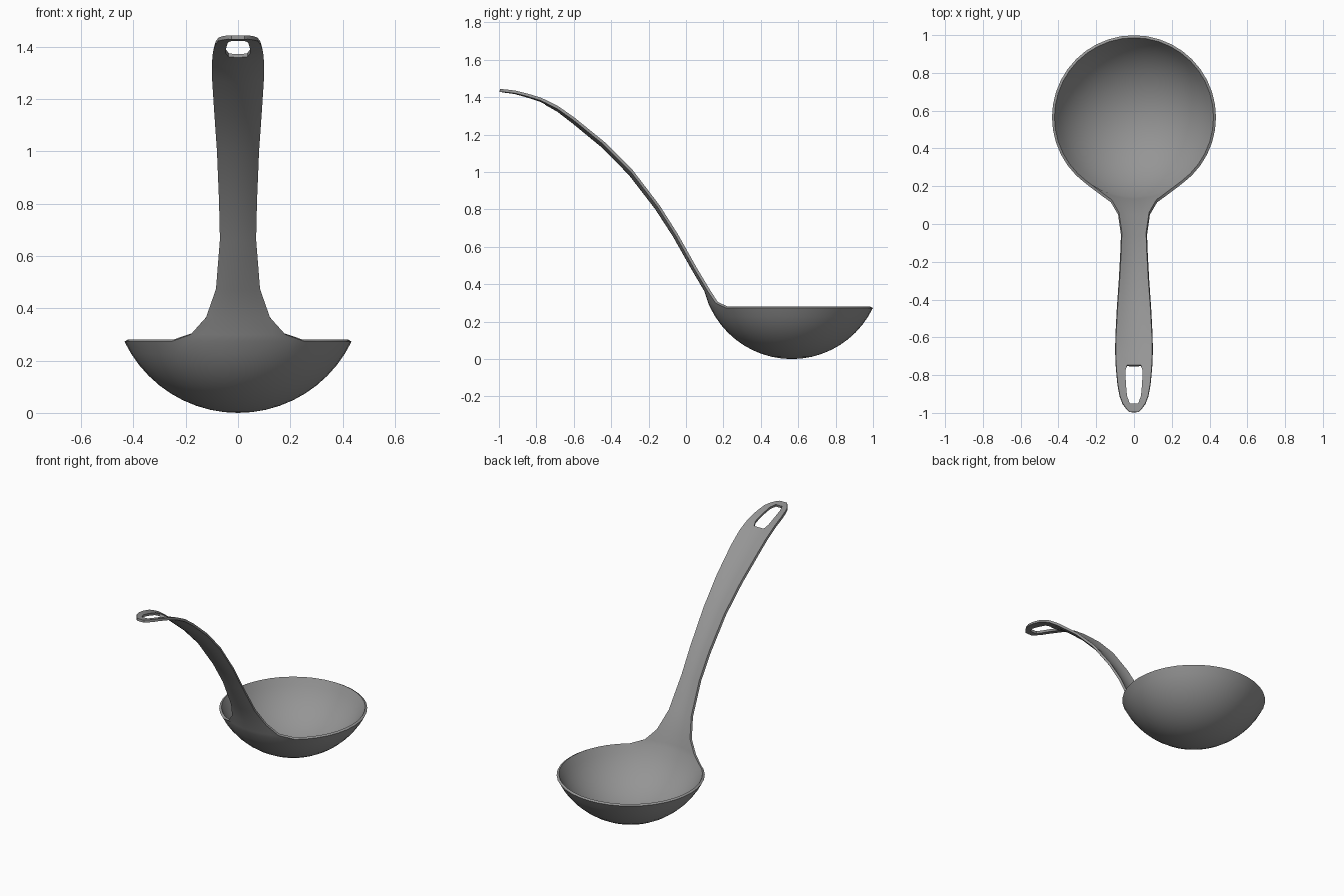
import bpy, bmesh, math
from math import sin, cos, pi

if "Cube" in bpy.data.objects:
    bpy.data.objects.remove(bpy.data.objects["Cube"])

SEGMENTS, RINGS, HALF = 40, 10, 4      # bowl resolution, half the handle columns
RADIUS, CENTRE_Y, CENTRE_Z, RIM_Z = 0.467, 0.565, 0.482, 0.28
WALL = 0.015

# Handle stations from the bowl up: y, z, half width, depth of the channel
STATIONS = [
    (0.170, 0.305, 0.175, 0.037), (0.128, 0.37, 0.118, 0.016),
    (0.062, 0.48, 0.080, 0.014), (-0.045, 0.67, 0.064, 0.014),
    (-0.14, 0.82, 0.067, 0.016), (-0.285, 1.01, 0.075, 0.018),
    (-0.435, 1.16, 0.086, 0.018), (-0.595, 1.29, 0.095, 0.018),
    (-0.68, 1.35, 0.096, 0.014), (-0.745, 1.383, 0.094, 0.011),
    (-0.775, 1.397, 0.092, 0.010), (-0.85, 1.42, 0.085, 0.008),
    (-0.91, 1.435, 0.074, 0.006), (-0.95, 1.44, 0.059, 0.004),
    (-0.98, 1.443, 0.038, 0.002), (-0.995, 1.443, 0.024, 0.0),
]
HOLE_START, HOLE_END = 9, 13

bm = bmesh.new()


def strip(low, high, skip=()):
    """Join two rows of vertices with quads."""
    for k in range(len(low) - 1):
        if k not in skip:
            bm.faces.new((low[k], high[k], high[k + 1], low[k + 1]))


# Bowl: spherical cap, its first column facing the handle
pole = bm.verts.new((0, CENTRE_Y, CENTRE_Z - RADIUS))
rim_angle = math.acos((CENTRE_Z - RIM_Z) / RADIUS)
previous = None
for i in range(1, RINGS + 1):
    a = rim_angle * i / RINGS
    ring = [bm.verts.new((RADIUS * sin(a) * sin(2 * pi * k / SEGMENTS),
                          CENTRE_Y - RADIUS * sin(a) * cos(2 * pi * k / SEGMENTS),
                          CENTRE_Z - RADIUS * cos(a))) for k in range(SEGMENTS)]
    ring.append(ring[0])
    if previous:
        strip(previous, ring)
    else:
        for k in range(SEGMENTS):
            bm.faces.new((pole, ring[k], ring[k + 1]))
    previous = ring

# Handle: a shallow channel growing out of the rim, with a hanging hole
rim = previous[:-1]
row = [rim[k] for k in range(-HALF, HALF + 1)]
for i, (y, z, width, sag) in enumerate(STATIONS):
    tilt = pi / 2 * (z - RIM_Z) / 1.16
    new_row = []
    for k in range(-HALF, HALF + 1):
        t = k / HALF
        drop = sag * (1 - t * t)
        # Round the corners of the hole ends
        narrow = 0.75 if i in (HOLE_START, HOLE_END) and abs(k) == 2 else 1
        new_row.append(bm.verts.new((t * width * narrow, y - drop * cos(tilt),
                                     z - drop * sin(tilt))))
    hole = range(HALF - 2, HALF + 2) if HOLE_START < i <= HOLE_END else ()
    strip(row, new_row, hole)
    row = new_row

mesh = bpy.data.meshes.new("ladle")
bm.to_mesh(mesh)
bm.free()
ladle = bpy.data.objects.new("ladle", mesh)
bpy.context.collection.objects.link(ladle)

# Wall thickness, added on the outside
solid = ladle.modifiers.new("wall", 'SOLIDIFY')
solid.thickness = WALL
solid.offset = -1

# Plain grey
grey = bpy.data.materials.new("grey")
grey.use_nodes = True
colour = (0.3, 0.3, 0.3, 1)
grey.diffuse_color = colour
grey.node_tree.nodes["Principled BSDF"].inputs["Base Color"].default_value = colour
mesh.materials.append(grey)

bpy.context.view_layer.objects.active = ladle
ladle.select_set(True)
bpy.ops.object.modifier_apply(modifier="wall")
bpy.ops.object.shade_smooth_by_angle(angle=math.radians(40))
